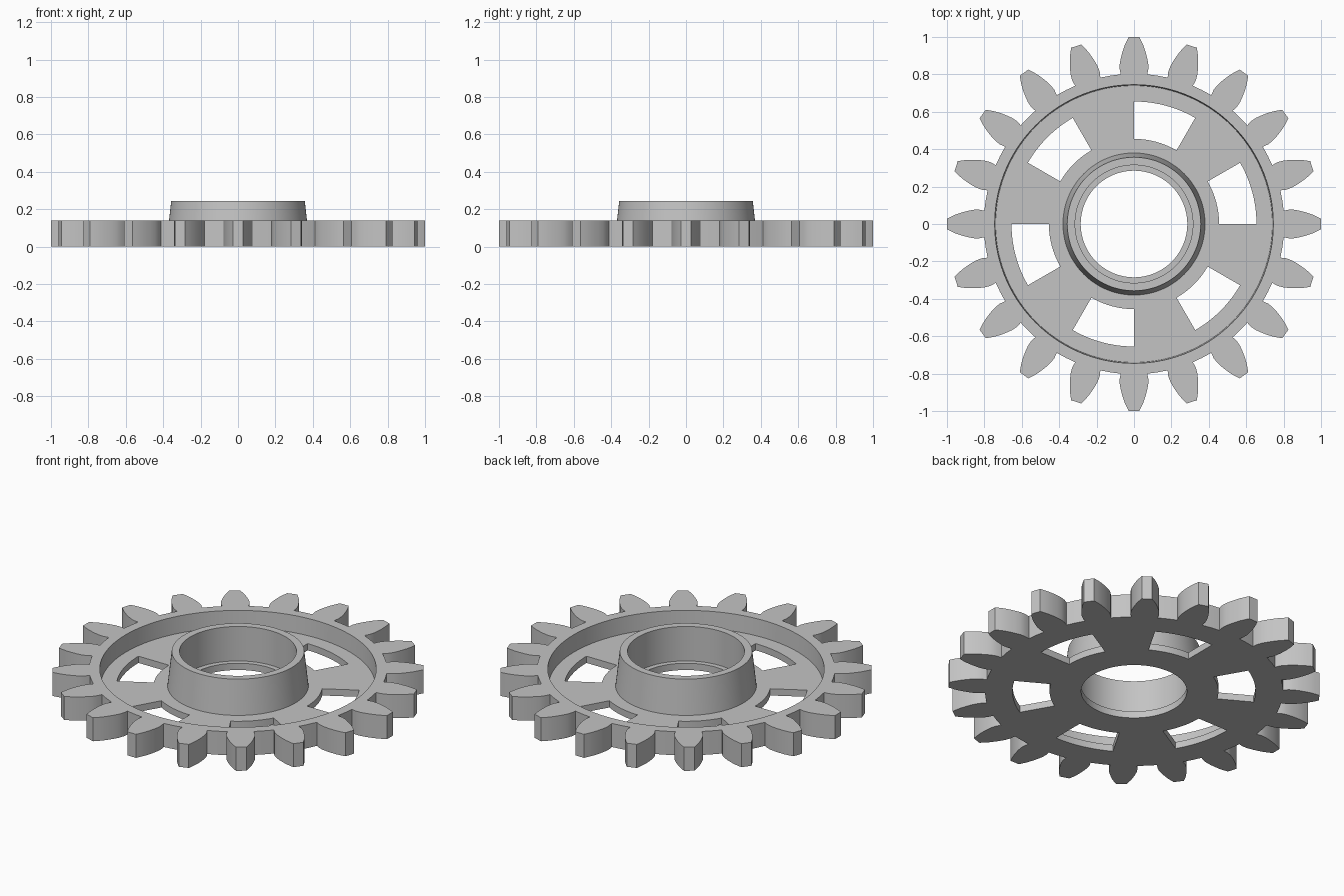
import bpy, bmesh
from math import sin, cos, radians, atan2, hypot

cube = bpy.data.objects.get("Cube")
if cube:
    bpy.data.objects.remove(cube, do_unlink=True)

TEETH = 20
STEP = 3                                  # degrees per segment
RIM_Z, WEB_Z, HUB_Z = 0.14, 0.04, 0.245
RIM_IN, WEB_R, HUB_R = 0.745, 0.74, 0.38
WIN_IN, WIN_OUT = 0.455, 0.655

steel = bpy.data.materials.new("steel_grey")
steel.use_nodes = True
colour = (0.55, 0.55, 0.55, 1)
steel.diffuse_color = colour
steel.node_tree.nodes["Principled BSDF"].inputs["Base Color"].default_value = colour


def polar(r, deg, z):
    return (r * cos(radians(deg)), r * sin(radians(deg)), z)


def face(bm, points):
    bm.faces.new([bm.verts.new(p) for p in points])


def finish(name, bm):
    """Weld the faces into a smooth-shaded object with sharp corners."""
    bmesh.ops.remove_doubles(bm, verts=bm.verts[:], dist=1e-4)
    mesh = bpy.data.meshes.new(name)
    bm.to_mesh(mesh)
    bm.free()
    mesh.materials.append(steel)
    obj = bpy.data.objects.new(name, mesh)
    bpy.context.collection.objects.link(obj)
    bpy.ops.object.select_all(action="DESELECT")
    obj.select_set(True)
    bpy.context.view_layer.objects.active = obj
    bpy.ops.object.shade_smooth_by_angle(angle=radians(30))


# Toothed rim: one pitch at a time, root - flank - tip - flank - root
flank = [(0.80, 0.071), (0.83, 0.077), (0.86, 0.076), (0.89, 0.070),
         (0.92, 0.062), (0.95, 0.052), (0.975, 0.041), (1.0, 0.028)]
half = [(hypot(x, y), math_deg) for x, y in flank
        for math_deg in [atan2(y, x) * 180 / 3.14159265]]
pitch = 360 / TEETH
outline = [(0.803, -pitch / 2)] + [(r, -a) for r, a in half]
outline += [(r, -a) for r, a in reversed(outline)]

bm = bmesh.new()
for t in range(TEETH):
    mid = t * pitch
    arc = [mid - pitch / 2 + STEP * i for i in range(int(pitch / STEP) + 1)]

    def ring(z):
        return [polar(r, mid + a, z) for r, a in outline]

    low, high = ring(0), ring(RIM_Z)
    face(bm, high + [polar(RIM_IN, a, RIM_Z) for a in reversed(arc)])
    face(bm, low[::-1] + [polar(WEB_R, a, 0) for a in arc])
    for i in range(len(low) - 1):
        face(bm, [low[i], low[i + 1], high[i + 1], high[i]])
    # inner wall of the recess
    for a, b in zip(arc, arc[1:]):
        face(bm, [polar(WEB_R, b, WEB_Z), polar(WEB_R, a, WEB_Z),
                  polar(RIM_IN, a, RIM_Z), polar(RIM_IN, b, RIM_Z)])
finish("toothed_rim", bm)

# Thin web with six windows
bm = bmesh.new()
bands = [(HUB_R, WIN_IN), (WIN_IN, WIN_OUT), (WIN_OUT, WEB_R)]
for a in range(0, 360, STEP):
    b = a + STEP
    for inner, outer in bands:
        if inner == WIN_IN and a % 60 < 30:
            # window walls
            face(bm, [polar(inner, a, 0), polar(inner, b, 0),
                      polar(inner, b, WEB_Z), polar(inner, a, WEB_Z)])
            face(bm, [polar(outer, b, 0), polar(outer, a, 0),
                      polar(outer, a, WEB_Z), polar(outer, b, WEB_Z)])
            if a % 60 == 0:
                face(bm, [polar(outer, a, 0), polar(inner, a, 0),
                          polar(inner, a, WEB_Z), polar(outer, a, WEB_Z)])
            if b % 60 == 30:
                face(bm, [polar(inner, b, 0), polar(outer, b, 0),
                          polar(outer, b, WEB_Z), polar(inner, b, WEB_Z)])
            continue
        quad = [(inner, a), (outer, a), (outer, b), (inner, b)]
        face(bm, [polar(r, d, WEB_Z) for r, d in quad])
        face(bm, [polar(r, d, 0) for r, d in reversed(quad)])
finish("web", bm)

# Tapered hub with a stepped bore
profile = [(HUB_R, 0), (0.285, 0), (0.285, WEB_Z), (0.315, WEB_Z),
           (0.315, HUB_Z), (0.357, HUB_Z), (HUB_R, WEB_Z)]
bm = bmesh.new()
for a in range(0, 360, STEP):
    b = a + STEP
    for (r0, z0), (r1, z1) in zip(profile, profile[1:]):
        face(bm, [polar(r0, a, z0), polar(r1, a, z1),
                  polar(r1, b, z1), polar(r0, b, z0)])
finish("hub", bm)
